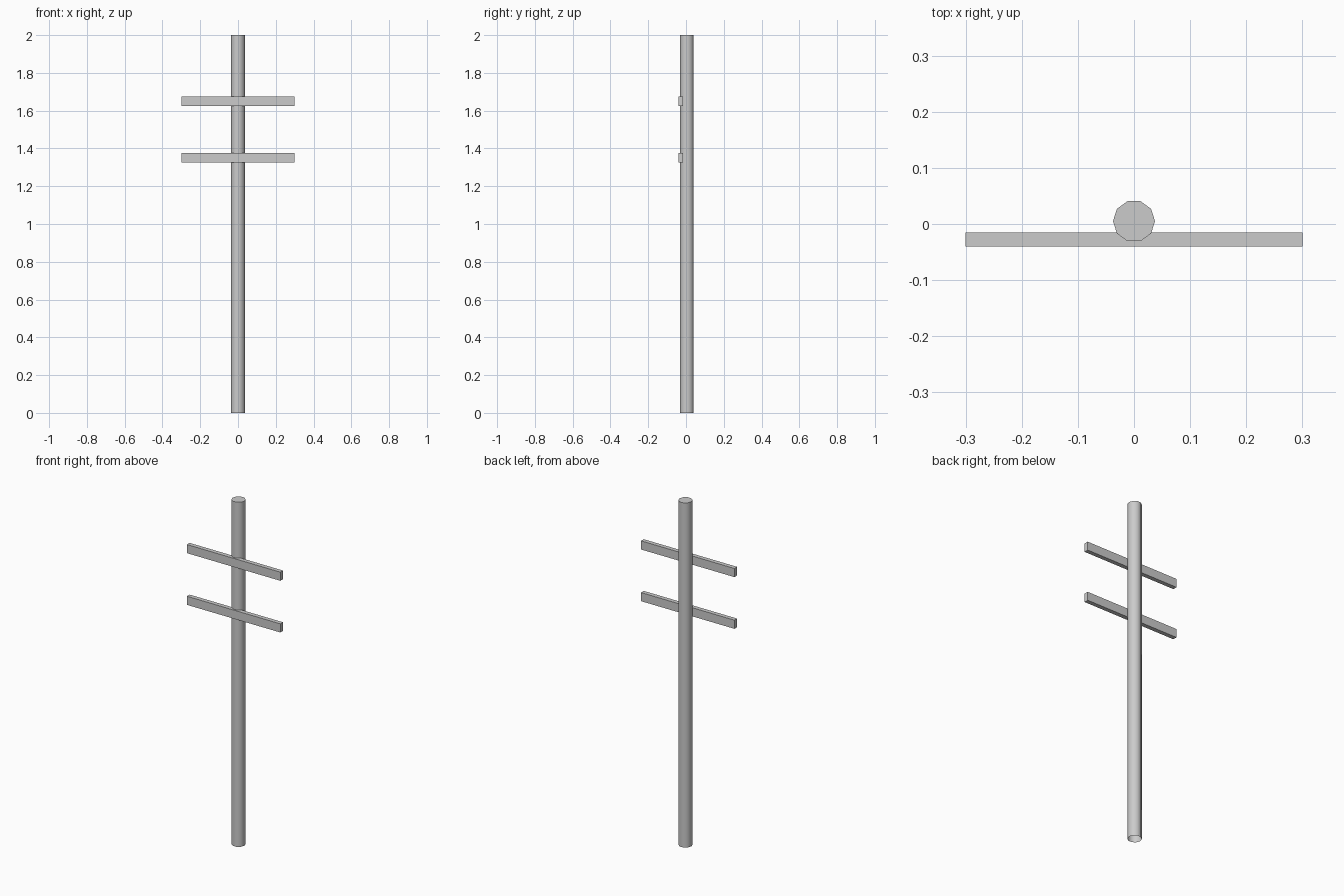
import bpy, bmesh
from math import radians

if "Cube" in bpy.data.objects:
    bpy.data.objects.remove(bpy.data.objects["Cube"])

POLE_R, POLE_Y, HEIGHT = 0.0375, 0.005, 2.0

# Ten-sided pole, capped on top and open where it meets the ground
bpy.ops.mesh.primitive_cylinder_add(vertices=10, radius=POLE_R, depth=HEIGHT,
                                    location=(0, POLE_Y, HEIGHT / 2),
                                    rotation=(0, 0, radians(90)))
pole = bpy.context.object
pole.name = "pole"
bm = bmesh.new()
bm.from_mesh(pole.data)
bottom = [f for f in bm.faces if f.normal.z < -0.9]
bmesh.ops.delete(bm, geom=bottom, context='FACES_ONLY')
bm.to_mesh(pole.data)
bm.free()
bpy.ops.object.shade_smooth_by_angle(angle=radians(40))


# Crossarms let into the front of the pole
def crossarm(name, z):
    bpy.ops.mesh.primitive_cube_add(size=1, location=(0, -0.028, z))
    arm = bpy.context.object
    arm.name = name
    arm.scale = (0.6, 0.025, 0.05)
    bpy.ops.object.transform_apply(location=False, rotation=False, scale=True)


crossarm("upper_crossarm", 1.65)
crossarm("lower_crossarm", 1.35)
